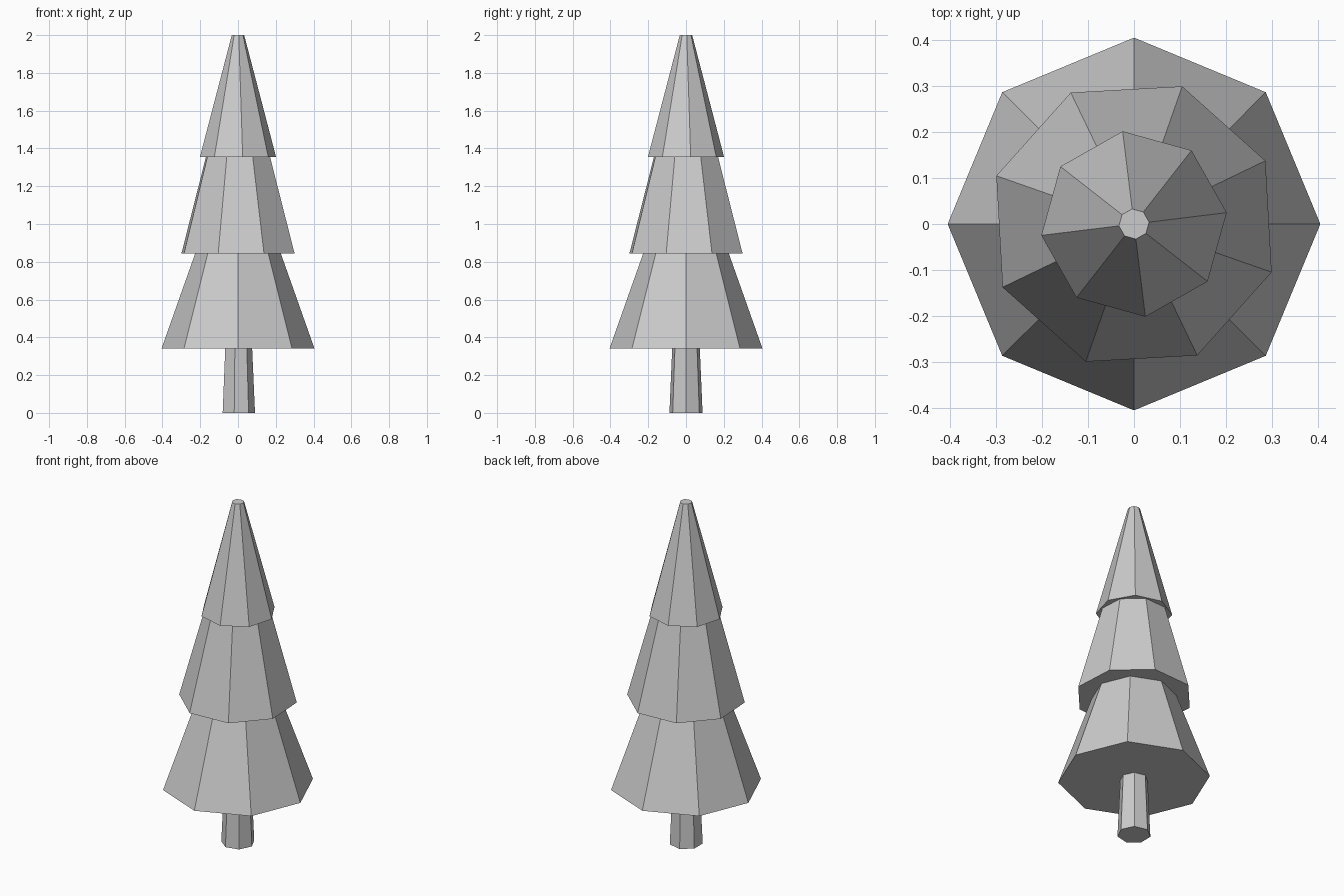
import bpy
from math import radians

cube = bpy.data.objects.get("Cube")
if cube:
    bpy.data.objects.remove(cube, do_unlink=True)

# Single plain grey
grey = bpy.data.materials.new("plain_grey")
grey.use_nodes = True
colour = (0.6, 0.6, 0.6, 1)
grey.diffuse_color = colour
grey.node_tree.nodes["Principled BSDF"].inputs["Base Color"].default_value = colour


def frustum(name, sides, z0, z1, r0, r1, corner):
    """Flat-shaded tapered prism with one corner at the given angle."""
    bpy.ops.mesh.primitive_cone_add(
        vertices=sides, radius1=r0, radius2=r1, depth=z1 - z0,
        end_fill_type='NGON', location=(0, 0, (z0 + z1) / 2))
    ob = bpy.context.object
    ob.name = ob.data.name = name
    # Primitive's first corner lies on +y
    ob.rotation_euler.z = radians(corner - 90)
    ob.data.materials.append(grey)
    return ob


# Trunk
frustum("trunk", 7, 0, 0.34, 0.09, 0.075, 0)

# Foliage tiers, each running a little way up into the next
frustum("lower_foliage", 8, 0.34, 0.9, 0.405, 0.207, 0)
frustum("middle_foliage", 8, 0.845, 1.41, 0.317, 0.165, 25.7)
frustum("upper_foliage", 8, 1.355, 2.0, 0.203, 0.033, 7)
